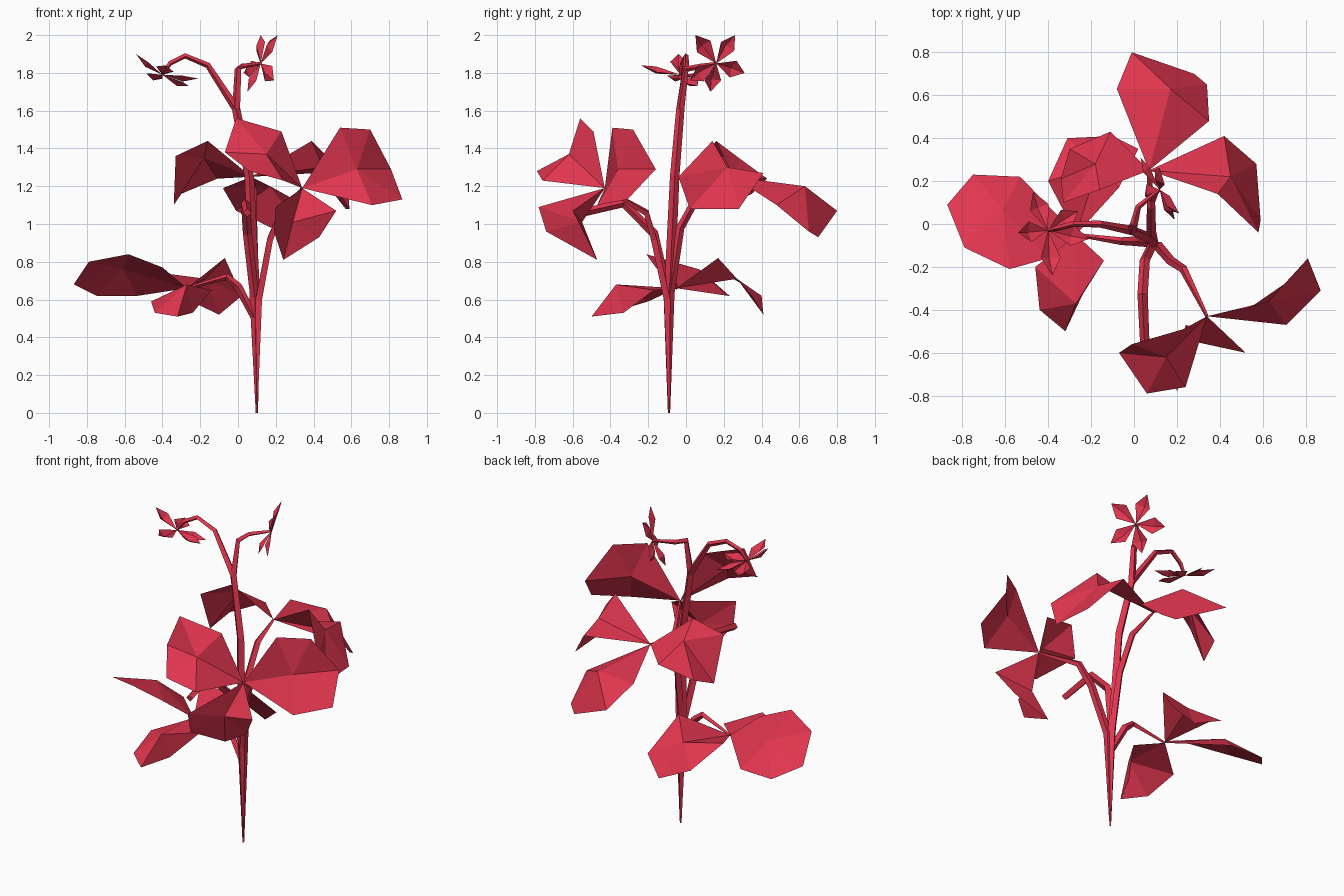
import bpy
from mathutils import Vector

default_cube = bpy.data.objects.get("Cube")
if default_cube:
    bpy.data.objects.remove(default_cube, do_unlink=True)

crimson = bpy.data.materials.new("crimson")
crimson.use_nodes = True
crimson.diffuse_color = (.75, .036, .077, 1)
crimson.node_tree.nodes["Principled BSDF"].inputs["Base Color"].default_value = crimson.diffuse_color


def link_mesh(name, mesh):
    """Place a finished mesh in the scene with the shared colour."""
    mesh.materials.clear()
    mesh.materials.append(crimson)
    part = bpy.data.objects.new(name, mesh)
    bpy.context.collection.objects.link(part)


def stem(name, points, radii):
    """Four-sided tapering tube along a short path."""
    curve = bpy.data.curves.new(name + "_path", "CURVE")
    curve.dimensions = "3D"
    curve.bevel_depth = 1
    curve.bevel_resolution = 0
    curve.use_fill_caps = True
    spline = curve.splines.new("POLY")
    spline.points.add(len(points) - 1)
    spline.use_smooth = False
    for knot, position, radius in zip(spline.points, points, radii):
        knot.co = (*position, 1)
        knot.radius = radius
    helper = bpy.data.objects.new(name + "_path", curve)
    bpy.context.collection.objects.link(helper)
    bpy.context.view_layer.update()
    evaluated = helper.evaluated_get(bpy.context.evaluated_depsgraph_get())
    mesh = bpy.data.meshes.new_from_object(evaluated)
    bpy.data.objects.remove(helper, do_unlink=True)
    mesh.name = name
    link_mesh(name, mesh)


def leaf(name, base, crest, *outline):
    """Faceted leaf: a fan around the crest, bordered by the outline."""
    border = [Vector(base)] + [Vector(point) for point in outline]
    count = len(border)
    centre = Vector(crest)
    normal = Vector()
    for index, point in enumerate(border):
        following = border[(index + 1) % count]
        normal += (point - centre).cross(following - centre)
    # upper side faces up and away from the plant
    outward = Vector((centre.x, centre.y, 1))
    if normal.dot(outward) < 0:
        border.reverse()
    faces = [(index, (index + 1) % count, count) for index in range(count)]
    mesh = bpy.data.meshes.new(name)
    mesh.from_pydata(border + [centre], [], faces)
    link_mesh(name, mesh)


def flower(name, centre, facing, tips):
    """Star of folded kite petals, one for each tip."""
    centre = Vector(centre)
    facing = Vector(facing).normalized()
    vertices, faces = [], []
    for tip in tips:
        axis = Vector(tip) - centre
        side = facing.cross(axis).normalized() * .048
        shoulder = centre + axis * .6
        first = len(vertices)
        vertices += [centre, shoulder + side, centre + axis, shoulder - side,
                     shoulder - facing * .025]
        faces += [(first + a, first + b, first + 4)
                  for a, b in ((0, 3), (3, 2), (2, 1), (1, 0))]
    mesh = bpy.data.meshes.new(name)
    mesh.from_pydata(vertices, [], faces)
    link_mesh(name, mesh)


# Where the leaf stalks meet their three leaves
FRONT = (.34, -.43, 1.19)
BACK = (.07, .25, 1.25)
SIDE = (-.27, -.05, .66)
ROOT = (.1, -.09, .03)
JOINT = (.09, -.09, .6)
FORK = (-.01, -.03, 1.61)
LEFT_BLOOM = (.12, .16, 1.85)
RIGHT_BLOOM = (-.4, -.03, 1.79)

# Main stem and the stalks
stalk_radii = (.006, .024, .022, .02, .008)
stem("main_stem", [(.1, -.09, 0), JOINT, (.06, -.06, 1.25), FORK],
     (.006, .028, .025, .022))
stem("front_stalk", [ROOT, (.11, -.1, .6), (.17, -.17, .92), (.23, -.21, 1.06), FRONT],
     stalk_radii)
stem("back_stalk", [ROOT, JOINT, (.08, -.03, .98), (.08, .08, 1.18), BACK],
     stalk_radii)
stem("side_stalk", [(.09, -.09, .5), (.0, -.08, .67), (-.06, -.08, .72), SIDE],
     (.02, .022, .018, .008))
stem("bare_stalk", [ROOT, JOINT, (.05, -.17, .95), (.04, -.33, 1.11), (.05, -.55, 1.06)],
     (.006, .024, .024, .024, .022))
stem("right_flower_stalk",
     [FORK, (-.16, .0, 1.84), (-.28, .0, 1.89), (-.36, -.02, 1.85), RIGHT_BLOOM],
     (.022, .016, .014, .013, .008))
stem("left_flower_stalk", [FORK, (.0, .0, 1.82), (.02, .08, 1.835), LEFT_BLOOM],
     (.022, .018, .014, .008))

# Front leaf cluster
leaf("front_upper_leaf", FRONT, (.15, -.62, 1.37),
     (.23, -.49, 1.49), (-.01, -.56, 1.56), (-.07, -.6, 1.38),
     (.06, -.79, 1.28), (.24, -.76, 1.23))
leaf("front_left_leaf", FRONT, (.63, -.36, 1.29),
     (.54, -.39, 1.51), (.7, -.28, 1.5), (.81, -.16, 1.29),
     (.87, -.31, 1.13), (.71, -.47, 1.1))
leaf("front_lower_leaf", FRONT, (.29, -.55, 1.01),
     (.52, -.6, 1.07), (.43, -.53, .93), (.24, -.47, .81),
     (.19, -.74, .96), (.2, -.78, 1.09))

# Back leaf cluster
leaf("back_leaf", BACK, (.17, .63, 1.2),
     (-.08, .63, 1.19), (-.01, .8, 1.07), (.28, .7, .93),
     (.34, .65, .96), (.35, .48, 1.1))
leaf("back_left_leaf", BACK, (.45, .22, 1.3),
     (.42, .41, 1.27), (.57, .28, 1.08), (.59, .02, 1.08),
     (.58, -.04, 1.25), (.39, .14, 1.44))
leaf("back_right_leaf", BACK, (-.18, .28, 1.35),
     (-.16, .16, 1.44), (-.33, .1, 1.36), (-.34, .21, 1.1),
     (-.3, .35, 1.16), (-.11, .43, 1.24))

# Low side leaf cluster
leaf("side_outer_leaf", SIDE, (-.61, .07, .76),
     (-.4, -.16, .77), (-.58, -.21, .84), (-.79, -.11, .8),
     (-.87, .09, .68), (-.75, .23, .62), (-.53, .22, .62))
leaf("side_front_leaf", SIDE, (-.27, -.37, .68),
     (-.46, -.2, .59), (-.44, -.4, .53), (-.32, -.5, .51),
     (-.24, -.33, .53), (-.14, -.17, .65))
leaf("side_back_leaf", SIDE, (-.17, .27, .71),
     (-.07, .17, .82), (.02, .35, .62), (-.1, .41, .52),
     (-.31, .4, .62), (-.4, .2, .74))

# Flowers
flower("left_flower", LEFT_BLOOM, (1, .45, -.3),
       [(.21, .05, 2), (.12, .26, 2), (.03, .31, 1.8), (.05, .13, 1.7), (.19, .02, 1.76)])
flower("right_flower", RIGHT_BLOOM, (.3, .1, 1),
       [(-.54, -.04, 1.9), (-.38, -.24, 1.84), (-.21, -.07, 1.77),
        (-.26, .06, 1.73), (-.47, .15, 1.78)])
